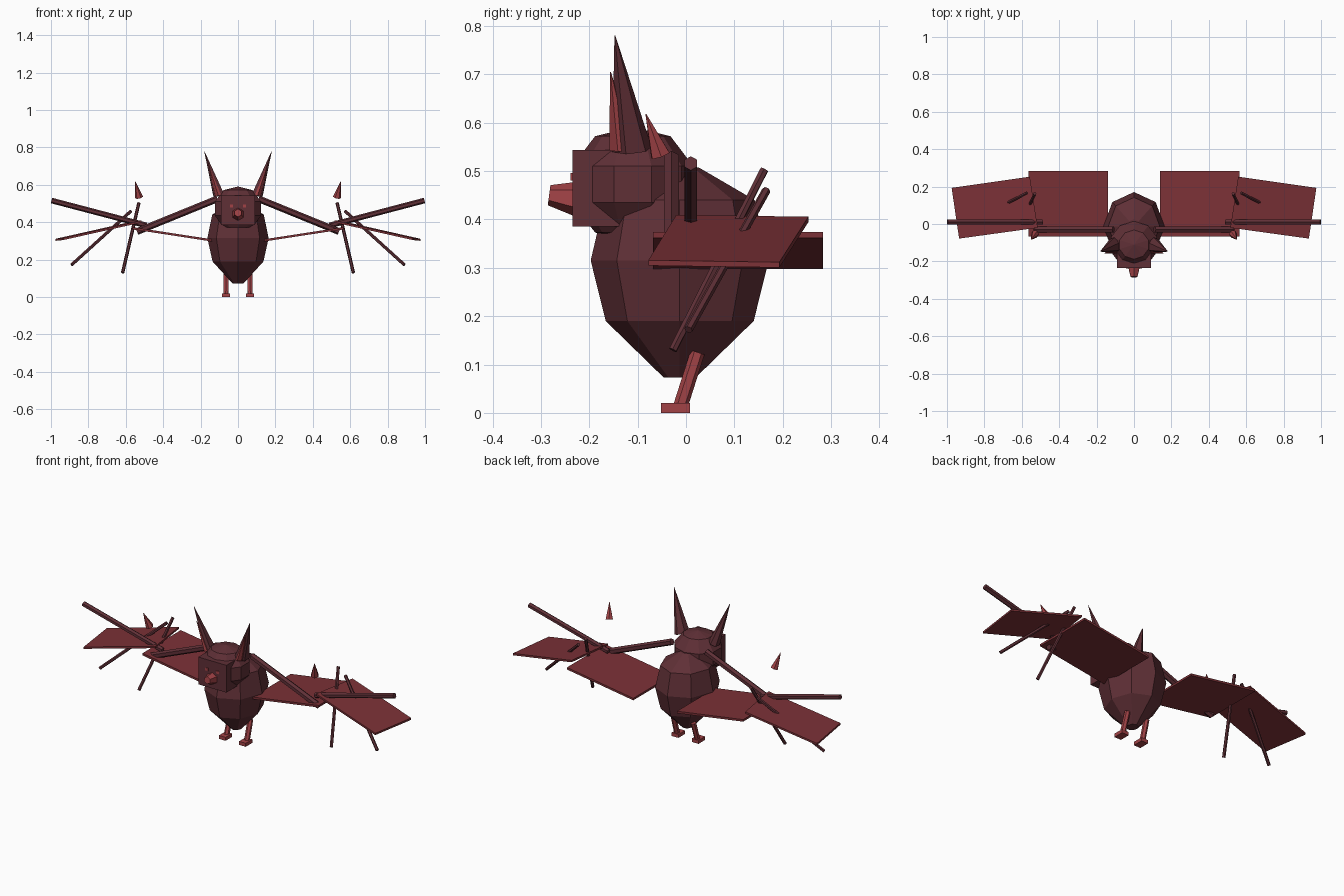
import bpy, bmesh, math
from mathutils import Vector, Matrix

cube = bpy.data.objects.get("Cube")
if cube:
    bpy.data.objects.remove(cube, do_unlink=True)


def material(name, colour):
    m = bpy.data.materials.new(name)
    m.use_nodes = True
    m.diffuse_color = (*colour, 1)
    m.node_tree.nodes["Principled BSDF"].inputs["Base Color"].default_value = (*colour, 1)
    return m


FUR = material("dark maroon fur", (0.115, 0.029, 0.037))
MEMBRANE = material("wing membrane red", (0.20, 0.031, 0.038))
SKIN = material("light red skin", (0.36, 0.055, 0.062))


def finish(name, bm, mat, mirror):
    bmesh.ops.recalc_face_normals(bm, faces=bm.faces[:])
    mesh = bpy.data.meshes.new(name)
    bm.to_mesh(mesh)
    bm.free()
    mesh.materials.append(mat)
    obj = bpy.data.objects.new(name, mesh)
    bpy.context.collection.objects.link(obj)
    if mirror:
        obj.modifiers.new("Mirror", "MIRROR").use_mirror_merge = False
    return obj


def rod(name, start, end, r1, r2, mat, sides=6, mirror=True, squash=1.0):
    """Straight rod or cone between two points."""
    a, b = Vector(start), Vector(end)
    axis = b - a
    bm = bmesh.new()
    place = (Matrix.Translation((a + b) / 2) @ axis.to_track_quat("Z", "Y").to_matrix().to_4x4()
             @ Matrix.Diagonal((1, squash, 1, 1)))
    bmesh.ops.create_cone(bm, cap_ends=True, segments=sides, radius1=r1, radius2=r2,
                          depth=axis.length, matrix=place)
    return finish(name, bm, mat, mirror)


def box(name, low, high, mat, mirror=False):
    """Box between two opposite corners."""
    low, high = Vector(low), Vector(high)
    bm = bmesh.new()
    bmesh.ops.create_cube(bm, size=1, matrix=Matrix.Translation((low + high) / 2)
                          @ Matrix.Diagonal((*(high - low), 1)))
    return finish(name, bm, mat, mirror)


def lathe(name, centre_y, profile, sides, width, mat):
    """Stack of rings given as (radius, z), closed at both ends."""
    bm = bmesh.new()
    rings = []
    for r, z in profile:
        angles = [2 * math.pi * i / sides - math.pi / 2 for i in range(sides)]
        rings.append([bm.verts.new((r * width * math.cos(t), centre_y + r * math.sin(t), z))
                      for t in angles])
    for lower, upper in zip(rings, rings[1:]):
        for i in range(sides):
            j = (i + 1) % sides
            bm.faces.new((lower[i], lower[j], upper[j], upper[i]))
    bm.faces.new(rings[0])
    bm.faces.new(rings[-1])
    return finish(name, bm, mat, False)


def panel(name, corners, thickness, mat):
    """Flat four-cornered slab, thickened vertically."""
    bm = bmesh.new()
    sheets = [[bm.verts.new(Vector(c) + Vector((0, 0, s * thickness / 2))) for c in corners]
              for s in (-1, 1)]
    for sheet in sheets:
        bm.faces.new(sheet)
    for i in range(4):
        j = (i + 1) % 4
        bm.faces.new((sheets[0][i], sheets[0][j], sheets[1][j], sheets[1][i]))
    return finish(name, bm, mat, True)


# Body and head
lathe("body", -0.013, [(0.033, 0.073), (0.153, 0.19), (0.184, 0.315),
                       (0.155, 0.44), (0.04, 0.507)], 8, 0.89, FUR)
lathe("head", -0.11, [(0.004, 0.355), (0.078, 0.373), (0.125, 0.435), (0.125, 0.51),
                      (0.078, 0.572), (0.004, 0.59)], 10, 1.04, FUR)

# Face
box("face", (-0.09, -0.235, 0.385), (0.09, -0.07, 0.543), FUR)
rod("nose", (0, -0.23, 0.443), (0, -0.283, 0.45), 0.035, 0.021, SKIN, mirror=False)
box("eyes", (0.026, -0.239, 0.48), (0.044, -0.233, 0.496), SKIN, mirror=True)

# Ears
rod("ears", (0.103, -0.112, 0.545), (0.18, -0.147, 0.78), 0.044, 0.001, FUR,
    sides=6, squash=0.7)
rod("inner_ears", (0.107, -0.135, 0.545), (0.157, -0.156, 0.705), 0.026, 0.001, SKIN,
    sides=6, squash=0.6)

# Wing bones
rod("upper_arms", (0.11, -0.03, 0.525), (0.54, -0.03, 0.35), 0.018, 0.018, FUR)
rod("forearms", (0.49, 0.01, 0.383), (0.997, 0.01, 0.516), 0.015, 0.015, FUR)
rod("inner_fingers", (0.617, -0.027, 0.13), (0.53, 0.162, 0.503), 0.009, 0.009, FUR)
rod("outer_fingers", (0.89, 0.005, 0.172), (0.572, 0.166, 0.46), 0.009, 0.009, FUR)
rod("thumb_claws", (0.529, -0.053, 0.533), (0.549, -0.083, 0.618), 0.022, 0.001, SKIN)

# Wing membranes
panel("inner_wings", [(0.14, -0.068, 0.303), (0.565, -0.068, 0.368),
                      (0.565, 0.283, 0.368), (0.14, 0.283, 0.303)], 0.012, MEMBRANE)
panel("outer_wings", [(0.515, -0.02, 0.404), (0.935, -0.078, 0.31),
                      (0.975, 0.193, 0.306), (0.557, 0.253, 0.4)], 0.011, MEMBRANE)

# Legs and feet
rod("legs", (0.063, 0.024, 0.125), (0.065, -0.012, 0.012), 0.015, 0.015, SKIN)
box("feet", (0.043, -0.052, 0), (0.086, 0.008, 0.02), SKIN, mirror=True)
